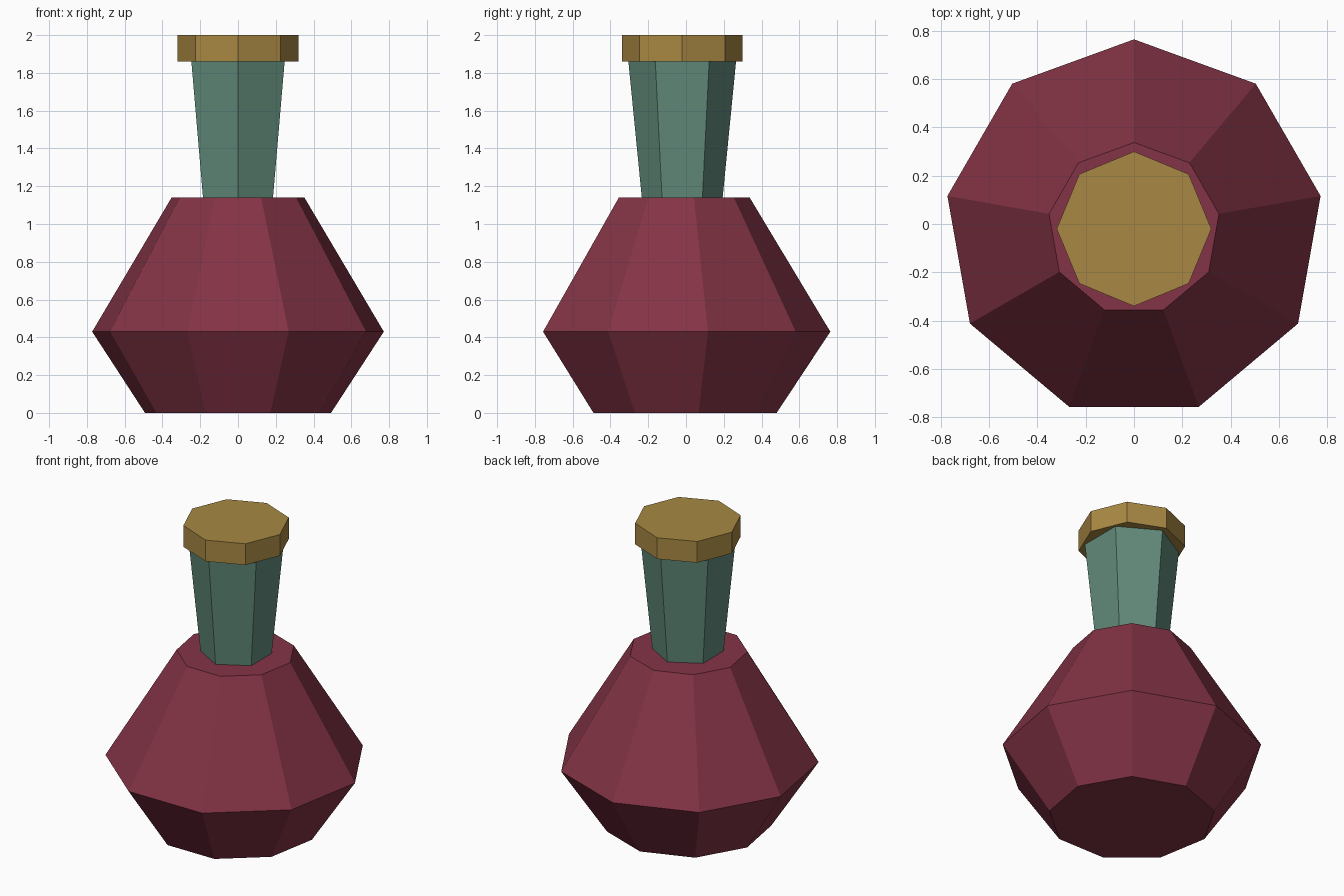
import bpy
import bmesh
from math import cos, sin, tau

cube = bpy.data.objects.get("Cube")
if cube:
    bpy.data.objects.remove(cube, do_unlink=True)

AXIS_Y = -0.02  # common axis of all parts


def make_material(name, rgb):
    mat = bpy.data.materials.new(name)
    mat.use_nodes = True
    color = (*rgb, 1.0)
    mat.diffuse_color = color
    mat.node_tree.nodes["Principled BSDF"].inputs["Base Color"].default_value = color
    return mat


def lathe(name, sides, profile, mat):
    """Faceted solid of revolution with one corner towards the back (+y)."""
    bm = bmesh.new()
    rings = []
    for radius, z in profile:
        rings.append([bm.verts.new((radius * sin(tau * i / sides),
                                    radius * cos(tau * i / sides) + AXIS_Y, z))
                      for i in range(sides)])
    for low, high in zip(rings, rings[1:]):
        for i in range(sides):
            j = (i + 1) % sides
            bm.faces.new((low[i], low[j], high[j], high[i]))
    bm.faces.new(rings[0])
    bm.faces.new(rings[-1])
    bmesh.ops.recalc_face_normals(bm, faces=bm.faces)
    mesh = bpy.data.meshes.new(name)
    bm.to_mesh(mesh)
    bm.free()
    mesh.materials.append(mat)
    obj = bpy.data.objects.new(name, mesh)
    bpy.context.collection.objects.link(obj)
    return obj


red = make_material("wine red", (0.231, 0.034, 0.061))
green = make_material("sea green", (0.122, 0.258, 0.198))
brass = make_material("brass", (0.392, 0.246, 0.056))

# Nine-sided body, six-sided flaring neck, eight-sided stopper
lathe("body", 9, [(0.50, 0), (0.784, 0.43), (0.357, 1.14)], red)
lathe("neck", 6, [(0.214, 1.14), (0.285, 1.86)], green)
lathe("stopper", 8, [(0.32, 1.86), (0.32, 2.0)], brass)
